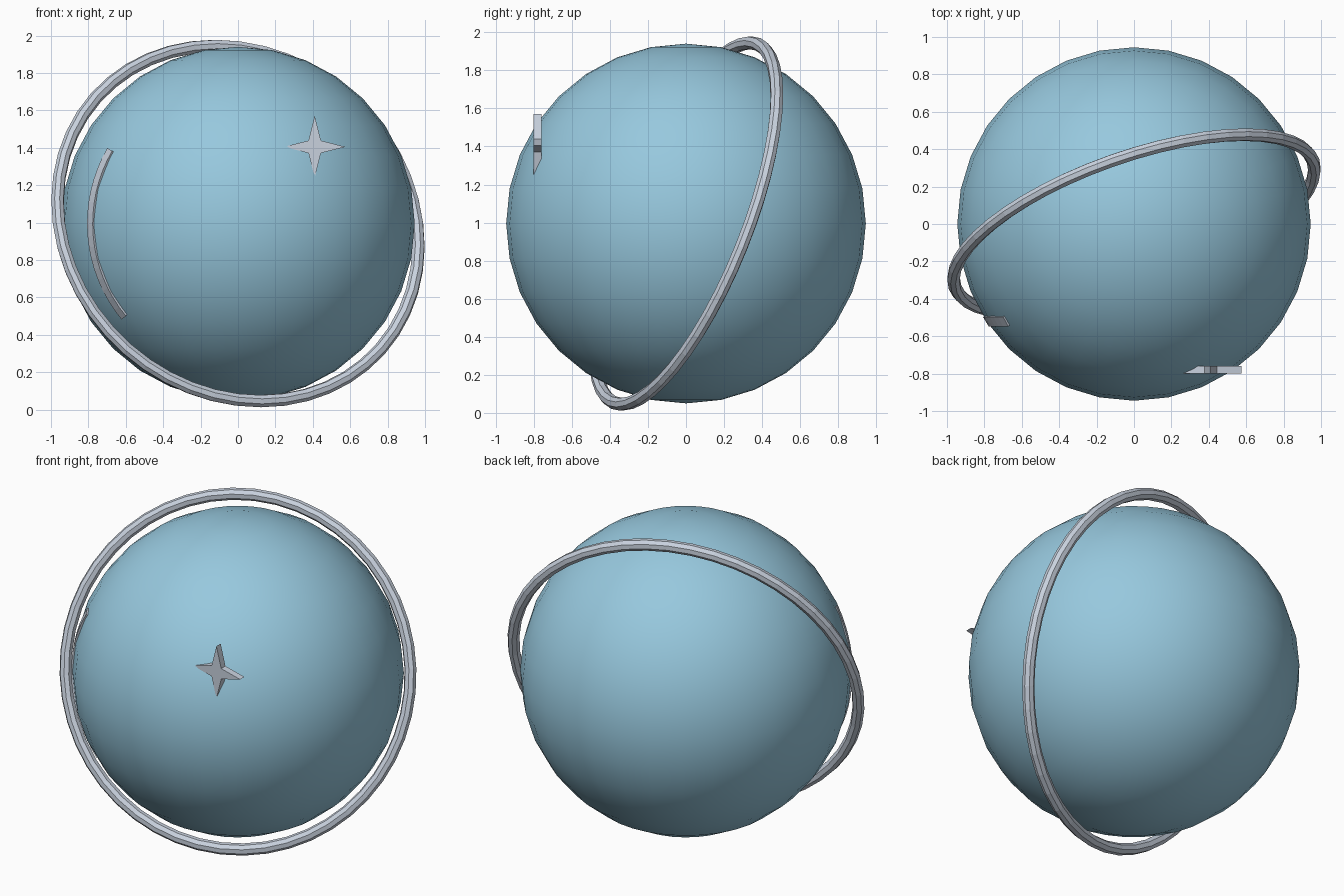
import bpy, bmesh
from math import sin, cos, pi, radians
from mathutils import Vector

if "Cube" in bpy.data.objects:
    bpy.data.objects.remove(bpy.data.objects["Cube"], do_unlink=True)

CENTRE = Vector((0, 0, 0.995))


def material(name, colour):
    mat = bpy.data.materials.new(name)
    mat.use_nodes = True
    mat.diffuse_color = colour
    mat.node_tree.nodes["Principled BSDF"].inputs["Base Color"].default_value = colour
    return mat


blue = material("pale blue", (0.31, 0.58, 0.73, 1))
silver = material("silver grey", (0.58, 0.64, 0.73, 1))


def finish(obj, name, mat):
    obj.name = obj.data.name = name
    obj.data.materials.append(mat)
    return obj


def mesh_object(name, bm, mat):
    bmesh.ops.recalc_face_normals(bm, faces=bm.faces)
    mesh = bpy.data.meshes.new(name)
    bm.to_mesh(mesh)
    bm.free()
    obj = bpy.data.objects.new(name, mesh)
    bpy.context.collection.objects.link(obj)
    return finish(obj, name, mat)


# Planet globe
bpy.ops.mesh.primitive_uv_sphere_add(segments=32, ring_count=16, radius=0.945, location=CENTRE)
bpy.ops.object.shade_smooth()
finish(bpy.context.object, "globe", blue)

# Tilted orbit ring, flat faceted
bpy.ops.mesh.primitive_torus_add(major_segments=48, minor_segments=8,
                                 major_radius=1.015, minor_radius=0.035, location=CENTRE)
ring = finish(bpy.context.object, "orbit_ring", silver)
axis = Vector((0.31, -0.88, 0.352))
ring.rotation_euler = axis.to_track_quat('Z', 'Y').to_euler()
for poly in ring.data.polygons:
    poly.use_smooth = False

# Four-pointed star, partly sunk into the globe
bm = bmesh.new()
outline = []
for i in range(8):
    r = 0.165 if i % 2 == 0 else 0.047
    a = i * pi / 4
    outline.append(bm.verts.new((0.41 + r * cos(a), -0.80, 1.405 + r * sin(a))))
face = bm.faces.new(outline)
extruded = bmesh.ops.extrude_face_region(bm, geom=[face])
moved = [v for v in extruded["geom"] if isinstance(v, bmesh.types.BMVert)]
bmesh.ops.translate(bm, verts=moved, vec=(0, 0.042, 0))
if not face.is_valid or len(bm.faces) < 10:
    bm.faces.new(outline)
mesh_object("star", bm, silver)

# Curved highlight strip lying on the globe surface
bm = bmesh.new()
section = [(0.807, -0.497), (0.777, -0.547), (0.765, -0.538), (0.794, -0.489)]
steps = 16
loops = []
for i in range(steps + 1):
    a = radians(150 + 69.5 * i / steps)
    loops.append([bm.verts.new(CENTRE + Vector((r * cos(a), y, r * sin(a))))
                  for r, y in section])
for one, two in zip(loops, loops[1:]):
    for k in range(4):
        n = (k + 1) % 4
        bm.faces.new((one[k], one[n], two[n], two[k]))
bm.faces.new(loops[0])
bm.faces.new(loops[-1])
mesh_object("highlight_strip", bm, silver)
